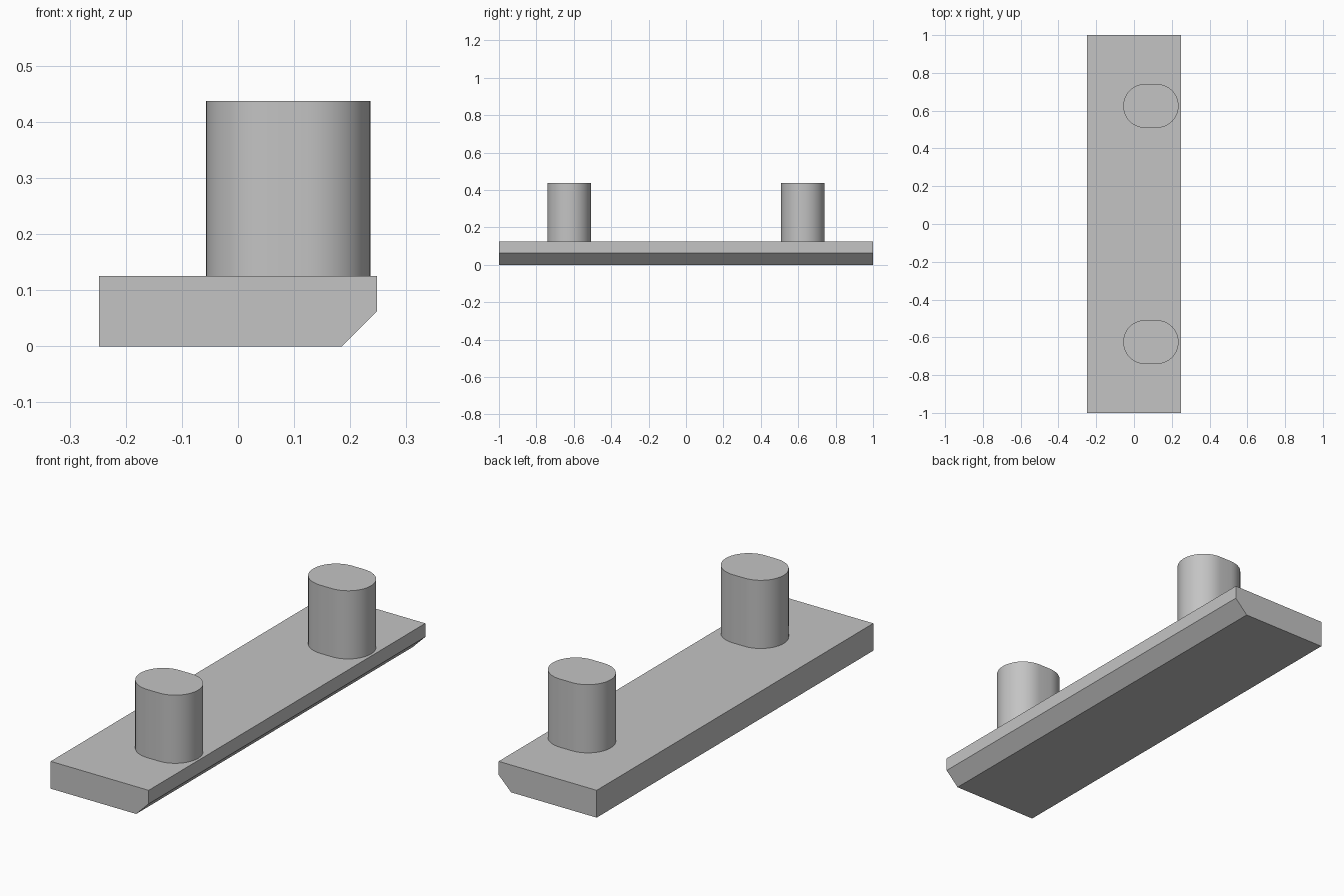
import bpy
import math

cube = bpy.data.objects.get("Cube")
if cube:
    bpy.data.objects.remove(cube, do_unlink=True)

grey = bpy.data.materials.new("plain_grey")
grey.use_nodes = True
colour = (0.55, 0.55, 0.55, 1.0)
grey.diffuse_color = colour
grey.node_tree.nodes["Principled BSDF"].inputs["Base Color"].default_value = colour


def prism(name, outline, offset):
    """Solid between a counter-clockwise outline and its copy moved by offset."""
    n = len(outline)
    far = [tuple(a + b for a, b in zip(p, offset)) for p in outline]
    faces = [tuple(reversed(range(n))), tuple(range(n, 2 * n))]
    faces += [(i, (i + 1) % n, n + (i + 1) % n, n + i) for i in range(n)]
    mesh = bpy.data.meshes.new(name)
    mesh.from_pydata(list(outline) + far, [], faces)
    mesh.materials.append(grey)
    obj = bpy.data.objects.new(name, mesh)
    bpy.context.collection.objects.link(obj)
    return obj


# Long base plate with one chamfered lower edge
W, H, CHAMFER = 0.248, 0.125, 0.063
profile = [(-W, 0), (-W, H), (W, H), (W, CHAMFER), (W - CHAMFER, 0)]
prism("base_plate", [(x, 1, z) for x, z in reversed(profile)][::-1], (0, -2, 0))
base = bpy.data.objects["base_plate"]
base.data.flip_normals()

# Two upright pegs with rounded ends
RADIUS, X_MIN, X_MAX, PEG_HEIGHT, STEPS = 0.116, -0.057, 0.236, 0.312, 24


def peg(name, y):
    outline = []
    for cx, start in ((X_MAX - RADIUS, -math.pi / 2), (X_MIN + RADIUS, math.pi / 2)):
        for i in range(STEPS + 1):
            a = start + math.pi * i / STEPS
            outline.append((cx + RADIUS * math.cos(a), y + RADIUS * math.sin(a), H))
    obj = prism(name, outline, (0, 0, PEG_HEIGHT))
    bpy.ops.object.select_all(action='DESELECT')
    obj.select_set(True)
    bpy.context.view_layer.objects.active = obj
    bpy.ops.object.shade_smooth_by_angle(angle=math.radians(30))


peg("front_peg", -0.625)
peg("back_peg", 0.625)
